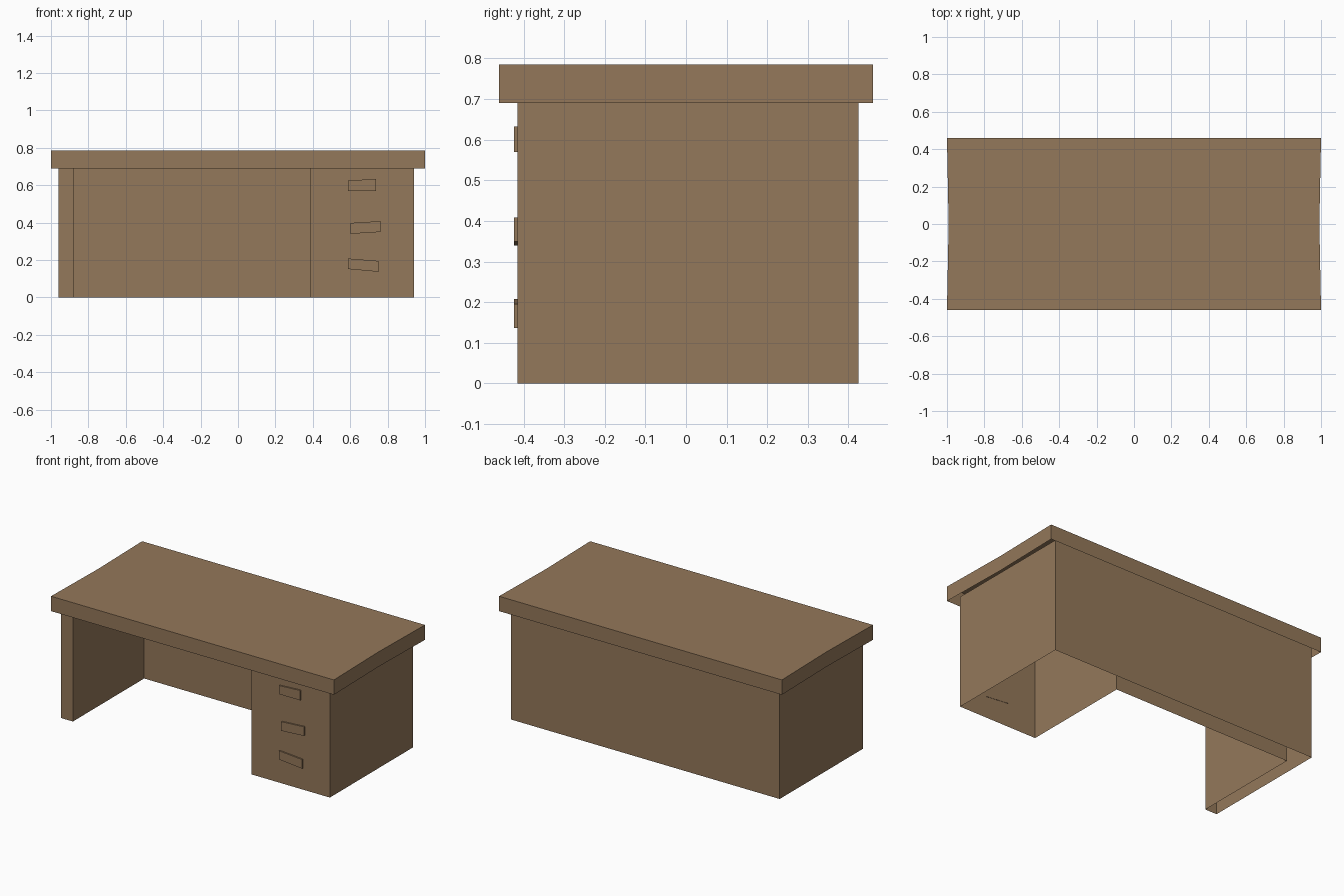
import bpy
import bmesh

cube = bpy.data.objects.get("Cube")
if cube:
    bpy.data.objects.remove(cube, do_unlink=True)

WOOD = (0.296, 0.188, 0.103, 1.0)
wood = bpy.data.materials.new("brown wood")
wood.use_nodes = True
wood.diffuse_color = WOOD
wood.node_tree.nodes["Principled BSDF"].inputs["Base Color"].default_value = WOOD


def extrude_outline(name, outline, direction, cap_start=False, cap_end=False):
    """Sweep a closed outline along a direction, with optional end caps."""
    bm = bmesh.new()
    start = [bm.verts.new(p) for p in outline]
    end = [bm.verts.new([a + b for a, b in zip(p, direction)]) for p in outline]
    for i in range(len(start)):
        j = (i + 1) % len(start)
        bm.faces.new((start[i], start[j], end[j], end[i]))
    if cap_start:
        bm.faces.new(start[::-1])
    if cap_end:
        bm.faces.new(end)
    mesh = bpy.data.meshes.new(name)
    bm.to_mesh(mesh)
    bm.free()
    mesh.materials.append(wood)
    obj = bpy.data.objects.new(name, mesh)
    bpy.context.collection.objects.link(obj)
    return obj


# Desk body: hollow U-shaped shell of leg, back panel and drawer pedestal
LEFT, RIGHT, FRONT, BACK = -0.96, 0.94, -0.415, 0.425
LEG_IN, PED_IN, PANEL_IN = -0.877, 0.385, 0.305
body = [(LEFT, FRONT), (LEG_IN, FRONT), (LEG_IN, PANEL_IN), (PED_IN, PANEL_IN),
        (PED_IN, FRONT), (RIGHT, FRONT), (RIGHT, BACK), (LEFT, BACK)]
extrude_outline("desk_body", [(x, y, 0) for x, y in body], (0, 0, 0.72))

# Desktop: thick lid, open underneath, with slightly pinched ends
lid = [(-1, -0.46), (1, -0.46), (0.991, 0), (1, 0.46), (-1, 0.46), (-0.991, 0)]
extrude_outline("desktop", [(x, y, 0.69) for x, y in lid], (0, 0, 0.095), cap_end=True)

# Drawer handles: slightly crooked bars on the pedestal front
handles = {
    "top_drawer_handle": [(0.587, 0.57), (0.737, 0.57), (0.737, 0.633), (0.587, 0.625)],
    "middle_drawer_handle": [(0.602, 0.34), (0.763, 0.35), (0.763, 0.408), (0.602, 0.398)],
    "bottom_drawer_handle": [(0.587, 0.152), (0.75, 0.137), (0.75, 0.195), (0.587, 0.208)],
}
for name, corners in handles.items():
    extrude_outline(name, [(x, -0.413, z) for x, z in corners], (0, -0.011, 0),
                    cap_start=True, cap_end=True)
